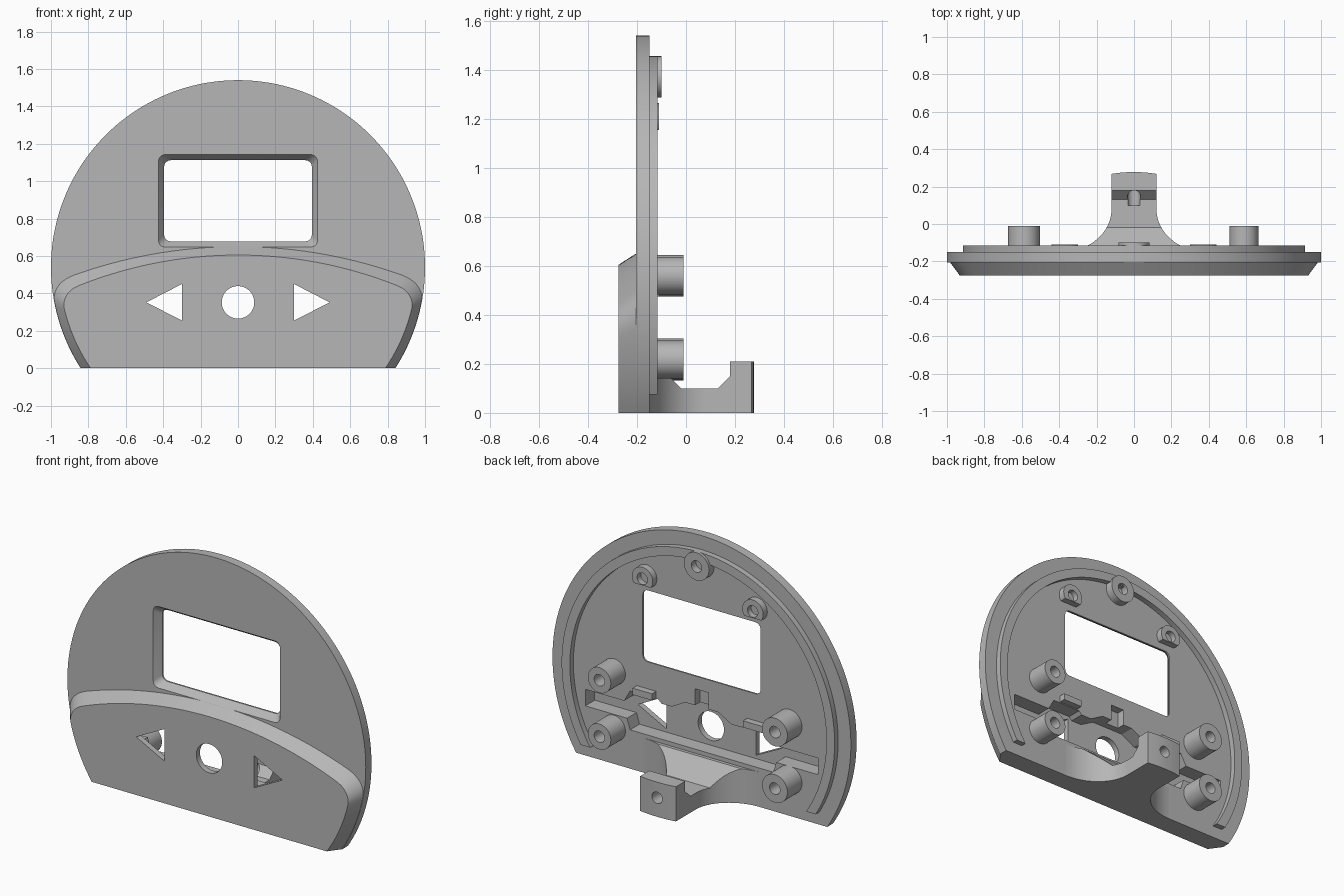
import bpy, bmesh
from math import sin, cos, pi, sqrt, asin

cube = bpy.data.objects.get("Cube")
if cube:
    bpy.data.objects.remove(cube, do_unlink=True)

grey = bpy.data.materials.new("plain grey")
grey.use_nodes = True
grey.diffuse_color = (0.47, 0.47, 0.47, 1)
grey.node_tree.nodes["Principled BSDF"].inputs["Base Color"].default_value = (0.47, 0.47, 0.47, 1)

CZ = 0.54               # height of the disc centre
FRONT, BACK = -0.205, -0.15


def loft(name, sections):
    """Closed solid through a list of equal-length rings of 3D points."""
    bm = bmesh.new()
    rings = [[bm.verts.new(p) for p in s] for s in sections]
    n = len(rings[0])
    for a, b in zip(rings, rings[1:]):
        for i in range(n):
            j = (i + 1) % n
            bm.faces.new((a[i], a[j], b[j], b[i]))
    bm.faces.new(rings[0])
    bm.faces.new(rings[-1])
    bmesh.ops.recalc_face_normals(bm, faces=bm.faces)
    mesh = bpy.data.meshes.new(name)
    bm.to_mesh(mesh)
    bm.free()
    mesh.materials.append(grey)
    ob = bpy.data.objects.new(name, mesh)
    bpy.context.collection.objects.link(ob)
    return ob


def prism(name, pts, y0, y1):
    """Extrude an (x, z) outline along y."""
    return loft(name, [[(x, y, z) for x, z in pts] for y in (y0, y1)])


def arc(cx, cz, r, a0, a1, n):
    return [(cx + r * cos(a0 + (a1 - a0) * i / n), cz + r * sin(a0 + (a1 - a0) * i / n))
            for i in range(n + 1)]


def circle(cx, cz, r, n=40):
    return arc(cx, cz, r, 0, 2 * pi, n)[:-1]


def box(x, z, w, h):
    return [(x - w, z - h), (x + w, z - h), (x + w, z + h), (x - w, z + h)]


def rounded_box(x, z, w, h, r):
    pts = []
    for k, (sx, sz) in enumerate([(1, 1), (-1, 1), (-1, -1), (1, -1)]):
        pts += arc(x + sx * (w - r), z + sz * (h - r), r, k * pi / 2, (k + 1) * pi / 2, 5)
    return pts


def mirrored(half):
    return half + [(-x, z) for x, z in reversed(half) if abs(x) > 1e-6]


def combine(ob, tool, operation="DIFFERENCE"):
    mod = ob.modifiers.new("cut", "BOOLEAN")
    mod.operation, mod.solver, mod.object = operation, "EXACT", tool
    bpy.context.view_layer.objects.active = ob
    bpy.ops.object.modifier_apply(modifier=mod.name)
    bpy.data.objects.remove(tool, do_unlink=True)


# Disc with a flat bottom
low = asin(-CZ)
plate = prism("face_plate", arc(0, CZ, 1, low, pi - low, 120), FRONT, BACK)


# Raised control panel with sloping edges
def panel_outline(r, top, bend, xa, zc):
    half = [(xa * i / 20, top - bend + sqrt(bend ** 2 - (xa * i / 20) ** 2)) for i in range(21)]
    px, pz = half[-1]
    qx = sqrt(r * r - (zc - CZ) ** 2)
    mz = pz - 0.4 * (qx - px)
    for i in range(1, 9):
        t = i / 8
        half.append(((1 - t) ** 2 * px + 2 * t * (1 - t) * qx + t * t * qx,
                     (1 - t) ** 2 * pz + 2 * t * (1 - t) * mz + t * t * zc))
    half += [(sqrt(r * r - (zc * (1 - i / 12) - CZ) ** 2), zc * (1 - i / 12)) for i in range(1, 13)]
    return mirrored(half)


outer = panel_outline(0.998, 0.65, 2.6, 0.88, 0.37)
inner = panel_outline(0.955, 0.605, 2.3, 0.85, 0.33)
panel = loft("panel", [[(x, y, z) for x, z in ring] for ring, y in
                       ((inner, -0.275), (outer, FRONT), (outer, -0.18))])
combine(plate, panel, "UNION")

# Display window with sloping sides
sizes = [(-0.23, 0.425, 0.247), (FRONT, 0.425, 0.247), (-0.16, 0.395, 0.217), (-0.1, 0.395, 0.217)]
combine(plate, loft("window", [[(x, y, z) for x, z in rounded_box(0, 0.895, w, h, 0.035)]
                               for y, w, h in sizes]))

# Pocket behind the buttons, and its notch
pocket = mirrored([(0, 0.5), (0.11, 0.5), (0.2, 0.45), (0.27, 0.45), (0.29, 0.47), (0.48, 0.47),
                   (0.52, 0.4), (0.78, 0.4), (0.78, 0.3), (0.5, 0.3), (0.48, 0.235), (0, 0.235)])
combine(plate, prism("pocket", pocket, -0.24, -0.1))
combine(plate, prism("notch", box(0, 0.54, 0.045, 0.06), -0.2, -0.1))

# Button openings
combine(plate, prism("round_opening", circle(0, 0.352, 0.087, 48), -0.4, -0.1))
for s in (1, -1):
    tri = [(s * 0.3, 0.255), (s * 0.49, 0.352), (s * 0.3, 0.45)]
    combine(plate, prism("arrow_opening", tri, -0.4, -0.1))

# Locating rim on the back
a, b = asin((0.075 - CZ) / 0.915), asin((0.075 - CZ) / 0.86)
rim = prism("back_rim", arc(0, CZ, 0.915, a, pi - a, 90) + arc(0, CZ, 0.86, pi - b, b, 90), -0.16, -0.116)


# Screw bosses
def boss(name, x, z, r, end, flat=None):
    pts = circle(x, z, r)
    if flat:
        t = asin(-flat / r)
        pts = arc(x, z, r, t, pi - t, 32)
    ob = prism(name, pts, -0.16, end)
    combine(ob, prism("bore", circle(x, z, 0.035, 24), -0.145, 0.1))
    return ob


bosses = [boss("top_boss", 0, 1.372, 0.084, -0.1)]
for side, s, r in (("left", 1, 0.077), ("right", -1, 0.085)):
    bosses += [boss(side + "_upper_boss", s * 0.588, 0.56, r, -0.01),
               boss(side + "_lower_boss", s * 0.588, 0.218, r, -0.01),
               boss(side + "_small_boss", s * 0.37, 1.195, 0.07, -0.11, 0.04)]
    prism(side + "_tab", box(s * 0.37, 0.495, 0.065, 0.02), -0.16, -0.11)

# Stand bracket: flared plan trimmed by its side profile
flare = [(0.39 - 0.27 * cos(i * pi / 32), 0.08 - 0.23 * sin(i * pi / 32)) for i in range(17)]
plan = mirrored([(0, 0.278), (0.06, 0.276), (0.12, 0.268)] + flare + [(0.39, -0.16)])
bracket = loft("stand_bracket", [[(x, y, z) for x, y in plan] for z in (0, 0.21)])
over = [(-0.13, 0.21), (-0.02, 0.1), (0.13, 0.1), (0.18, 0.15), (0.18, 0.4), (-0.13, 0.4)]
combine(bracket, loft("trim", [[(x, y, z) for y, z in over] for x in (-1, 1)]))
combine(bracket, prism("bracket_hole", circle(0, 0.115, 0.035, 24), 0.1, 0.4))

# Crisp edges, smooth curves
for ob in bpy.context.scene.objects:
    ob.select_set(ob.type == "MESH")
bpy.context.view_layer.objects.active = plate
bpy.ops.object.shade_smooth_by_angle(angle=0.5)
